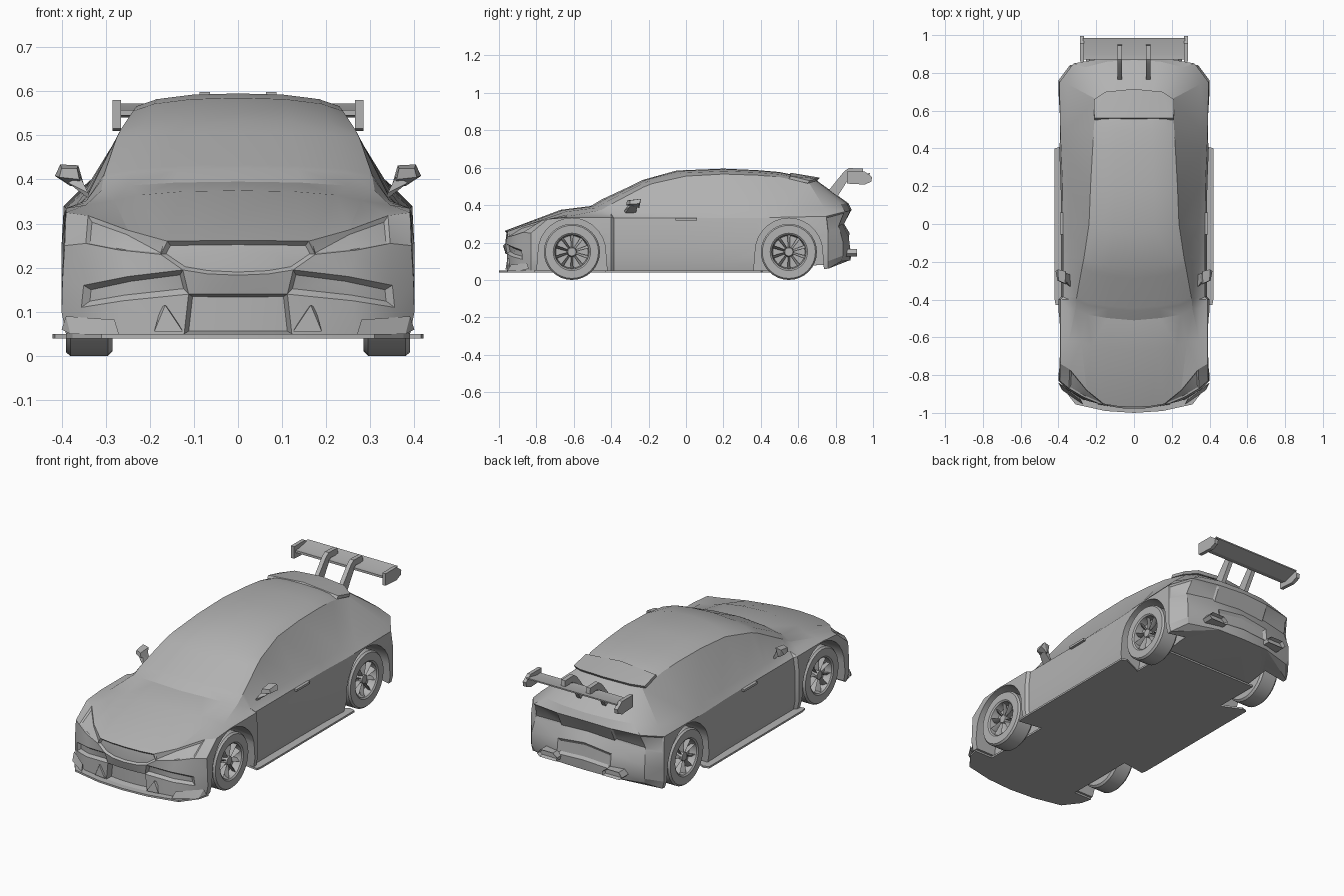
import bpy, bmesh, math
from mathutils import Vector, Matrix

if "Cube" in bpy.data.objects:
    bpy.data.objects.remove(bpy.data.objects["Cube"])

grey = bpy.data.materials.new("plain_grey")
grey.use_nodes = True
grey.diffuse_color = (0.45, 0.45, 0.45, 1)
grey.node_tree.nodes["Principled BSDF"].inputs["Base Color"].default_value = (0.45, 0.45, 0.45, 1)


def finish(bm, name, angle=22):
    """Turn a bmesh into a shaded, coloured object."""
    bmesh.ops.recalc_face_normals(bm, faces=bm.faces[:])
    mesh = bpy.data.meshes.new(name)
    bm.to_mesh(mesh)
    bm.free()
    mesh.materials.append(grey)
    obj = bpy.data.objects.new(name, mesh)
    bpy.context.collection.objects.link(obj)
    shade(obj, angle)
    return obj


def shade(obj, angle):
    bpy.ops.object.select_all(action='DESELECT')
    obj.select_set(True)
    bpy.context.view_layer.objects.active = obj
    bpy.ops.object.shade_smooth_by_angle(angle=math.radians(angle))


def add_hull(bm, points):
    verts = [bm.verts.new(p) for p in points]
    bmesh.ops.convex_hull(bm, input=verts)


def add_box(bm, low, high):
    add_hull(bm, [(x, y, z) for x in (low[0], high[0])
                  for y in (low[1], high[1]) for z in (low[2], high[2])])


def add_prism(bm, outline, low, high, place):
    """Extrude a 2D outline; place(u, v, t) gives the 3D point."""
    ends = [[bm.verts.new(place(u, v, t)) for u, v in outline] for t in (low, high)]
    bm.faces.new(ends[0])
    bm.faces.new(ends[1])
    for i in range(len(outline)):
        j = (i + 1) % len(outline)
        bm.faces.new((ends[0][i], ends[0][j], ends[1][j], ends[1][i]))


def along_x(y, z, x):
    return (x, y, z)


def along_z(x, y, z):
    return (x, y, z)


def flip(points, side):
    return [(x * side, y, z) for x, y, z in points]


# Body shell: lofted sections closed by a front and a rear grid
# Rows run from the centre line outwards, top row first
FRONT = [
    [(0, -.97, .262), (.09, -.965, .261), (.16, -.953, .26), (.25, -.88, .285), (.34, -.77, .318), (.39, -.74, .325)],
    [(0, -.975, .232), (.09, -.97, .232), (.175, -.955, .23), (.27, -.915, .24), (.345, -.87, .255), (.393, -.83, .25)],
    [(0, -.978, .183), (.07, -.975, .186), (.125, -.965, .195), (.25, -.935, .18), (.35, -.88, .16), (.398, -.83, .17)],
    [(0, -.965, .14), (.06, -.963, .14), (.112, -.957, .14), (.26, -.93, .125), (.355, -.875, .11), (.4, -.83, .1)],
    [(0, -.965, .05), (.06, -.963, .05), (.122, -.955, .05), (.27, -.93, .05), (.36, -.87, .05), (.39, -.83, .05)],
]
REAR = [
    [(0, .69, .538), (.09, .688, .535), (.15, .68, .53), (.2, .66, .515)],
    [(0, .868, .41), (.14, .86, .41), (.26, .83, .405), (.35, .74, .385)],
    [(0, .885, .375), (.16, .878, .37), (.32, .85, .365), (.395, .75, .34)],
    [(0, .845, .3), (.16, .84, .29), (.33, .82, .275), (.4, .76, .25)],
    [(0, .875, .25), (.16, .87, .23), (.34, .84, .2), (.4, .76, .17)],
    [(0, .885, .16), (.16, .88, .15), (.34, .84, .13), (.4, .76, .1)],
    [(0, .88, .105), (.16, .875, .105), (.33, .83, .1), (.39, .76, .06)],
]
# y, half width, belt z, shoulder x z, roof edge x z, centre z, forward bow
SECTIONS = [
    (-.62, .4, .335, .345, .342, .28, .352, .375, .05),
    (-.45, .4, .335, .345, .348, .31, .375, .395, .06),
    (-.4, .4, .335, .344, .352, .305, .405, .425, .06),
    (-.385, .386, .33, .344, .352, .303, .413, .433, .06),
    (-.23, .386, .33, .344, .358, .275, .495, .505, .06),
    (-.18, .386, .33, .344, .36, .265, .515, .535, .05),
    (0, .386, .33, .345, .363, .238, .555, .585, .05),
    (.2, .388, .33, .349, .367, .23, .566, .595, 0),
    (.38, .395, .33, .351, .37, .22, .56, .587, 0),
    (.5, .4, .335, .352, .375, .213, .55, .577, 0),
]


def section(y, w, belt, fx, fz, gx, gz, top, bow):
    drop = top - gz
    return [(0, y - bow, top), (gx * .45, y - bow * .8, top - drop * .1),
            (gx * .8, y - bow * .5, top - drop * .45), (gx, y, gz), (fx, y, fz),
            (w - .01, y, belt), (w, y, .25), (w, y, .17), (w, y, .1), (w - .01, y, .05)]


bm = bmesh.new()
cache = {}


def vert(p):
    key = tuple(round(c, 4) for c in p)
    if key not in cache:
        cache[key] = bm.verts.new(p)
    return cache[key]


def grid(rows):
    """Mirror half rows and skin them; faces are keyed by row and half column."""
    full = [[vert(p) for p in flip(r[:0:-1], -1) + r] for r in rows]
    cells = {}
    half = len(rows[0]) - 1
    for r in range(len(rows) - 1):
        for c in range(2 * half):
            k = c - half if c >= half else half - 1 - c
            face = bm.faces.new((full[r][c], full[r][c + 1], full[r + 1][c + 1], full[r + 1][c]))
            cells.setdefault((r, k), []).append(face)
    return cells


nose = FRONT[0] + [r[-1] for r in FRONT[1:]]
tail = REAR[0] + [r[-1] for r in REAR[1:]]
grid([nose] + [section(*s) for s in SECTIONS] + [tail])
front = grid(FRONT)
rear = grid(REAR)
bmesh.ops.holes_fill(bm, edges=[e for e in bm.edges if e.is_boundary], sides=0)
bmesh.ops.recalc_face_normals(bm, faces=bm.faces[:])

# Recessed grille, lights, intakes and number plate bay
RECESSES = [
    (front, [(0, 0), (0, 1), (1, 0), (1, 1)], .008, .012),
    (front, [(3, 0), (3, 1)], .006, .03),
    (front, [(0, 2), (0, 3)], .008, .006),
    (front, [(2, 2), (2, 3)], .012, .015),
    (rear, [(2, 1), (2, 2)], .01, .006),
    (rear, [(4, 0)], .015, .01),
]
for cells, keys, rim, depth in RECESSES:
    faces = [f for k in keys for f in cells[k]]
    bmesh.ops.inset_region(bm, faces=faces, thickness=rim, depth=-depth, use_even_offset=True)
bmesh.ops.triangulate(bm, faces=bm.faces[:])
body = finish(bm, "body_shell")

# Wheel arches cut from the body
WHEELS = (-.61, .55)
cut = bmesh.new()
for y0 in WHEELS:
    arch = [(y0 + .18 * math.cos(a), .15 + .18 * math.sin(a))
            for a in (math.pi * i / 14 for i in range(15))]
    arch += [(y0 - .2, -.1), (y0 + .2, -.1)]
    for side in (1, -1):
        add_prism(cut, arch, .27 * side, .5 * side, along_x)
cutter = finish(cut, "arch_cutter")
cutter.hide_render = True
mod = body.modifiers.new("arches", 'BOOLEAN')
mod.operation = 'DIFFERENCE'
mod.solver = 'EXACT'
mod.use_self = True
mod.object = cutter
bpy.context.view_layer.objects.active = body
bpy.ops.object.modifier_apply(modifier=mod.name)
bpy.data.objects.remove(cutter)
shade(body, 22)

# Flat floor with splitter and side skirts
half = [(0, -1), (.15, -.99), (.31, -.955), (.375, -.87), (.39, -.81), (.28, -.81), (.28, -.41),
        (.415, -.43), (.42, -.4), (.42, .4), (.39, .41), (.28, .36), (.28, .62), (0, .62)]
bm = bmesh.new()
add_prism(bm, half + [(-x, y) for x, y in half[-2:0:-1]], .04, .05, along_z)
finish(bm, "floor_plate")

# Wheels: turned tyre and dish with ten spokes
TYRE = [(.285, 0), (.285, .14), (.295, .15), (.38, .15), (.39, .142), (.39, .1), (.384, .092),
        (.345, .086), (.345, .028), (.376, .022), (.376, 0)]
for end, y0 in zip(("front", "rear"), WHEELS):
    for side, label in ((1, "left"), (-1, "right")):
        bm = bmesh.new()
        ring = [bm.verts.new((x * side, 0, r)) for x, r in TYRE]
        edges = [bm.edges.new(pair) for pair in zip(ring, ring[1:])]
        bmesh.ops.spin(bm, geom=ring + edges, axis=(1, 0, 0), cent=(0, 0, 0),
                       steps=32, angle=math.tau)
        bmesh.ops.remove_doubles(bm, verts=bm.verts[:], dist=.0005)
        for i in range(10):
            turn = Matrix.Rotation(math.tau * i / 10, 3, 'X')
            spoke = [(x * side, y * w, r) for r, w, x in ((.018, .004, .372), (.09, .008, .38))
                     for y in (1, -1) for x in (x, x - .02)]
            add_hull(bm, [turn @ Vector(p) for p in spoke])
        bmesh.ops.translate(bm, verts=bm.verts[:], vec=(0, y0, .15))
        finish(bm, f"{end}_{label}_wheel", 30)

# Roof spoiler lip
bm = bmesh.new()
lip = [(.21, .56, .555), (.212, .66, .53), (.15, .7, .542), (0, .715, .547), (0, .56, .573)]
lip = lip + flip(lip[:3], -1)
add_hull(bm, lip + [(x, y - .01, z - .014) for x, y, z in lip])
finish(bm, "roof_spoiler")

# Rear wing: blade, end plates and two swan-neck struts
bm = bmesh.new()
blade = [(.87, .545), (.9, .54), (.985, .565), (.985, .572), (.9, .556), (.87, .557)]
add_prism(bm, blade, -.27, .27, along_x)
plate = [(.86, .515), (.955, .51), (.99, .525), (.995, .55), (.955, .58), (.86, .58)]
strut = [(.74, .45), (.8, .43), (.885, .565), (.95, .56), (.945, .595), (.87, .598), (.845, .58)]
for side in (1, -1):
    add_prism(bm, plate, .265 * side, .285 * side, along_x)
    add_prism(bm, strut, .064 * side, .087 * side, along_x)
finish(bm, "rear_wing")

MIRROR_HEAD = [(.35, -.28, .39), (.362, -.25, .432), (.403, -.24, .434), (.415, -.25, .408),
               (.38, -.25, .385), (.36, -.32, .4), (.365, -.315, .425), (.4, -.3, .425), (.405, -.3, .405)]
MIRROR_ARM = [(.33, -.33, .35), (.33, -.27, .35), (.34, -.33, .37), (.34, -.27, .37),
              (.385, -.3, .392), (.385, -.26, .392), (.36, -.3, .41), (.36, -.26, .41)]
CANARD = [(.28, -.935, .082), (.39, -.85, .09), (.4, -.84, .06), (.38, -.88, .05),
          (.27, -.955, .05), (.3, -.9, .05)]
POD = [(.125, -.965, .055), (.19, -.955, .055), (.18, -.95, .06), (.165, -.955, .115),
       (.175, -.94, .11), (.15, -.9, .055), (.155, -.92, .11)]
EXHAUST = [(.14, .125), (.24, .125), (.255, .14), (.235, .165), (.16, .165), (.135, .145)]
for side, label in ((1, "left"), (-1, "right")):
    for name, hulls in (("mirror", (MIRROR_HEAD, MIRROR_ARM)), ("canard", (CANARD,)), ("intake_pod", (POD,))):
        bm = bmesh.new()
        for points in hulls:
            add_hull(bm, flip(points, side))
        finish(bm, f"{label}_{name}")
    # Exhaust tip with a recessed mouth
    bm = bmesh.new()
    add_prism(bm, EXHAUST, .8, .915, lambda u, v, t: (u * side, t, v))
    bmesh.ops.recalc_face_normals(bm, faces=bm.faces[:])
    mouth = [f for f in bm.faces if f.normal.y > .9]
    bmesh.ops.inset_region(bm, faces=mouth, thickness=.006, depth=-.02)
    finish(bm, f"{label}_exhaust")
    # Door handle
    bm = bmesh.new()
    add_box(bm, (.375 * side, -.055, .318), (.392 * side, .06, .33))
    finish(bm, f"{label}_door_handle")
